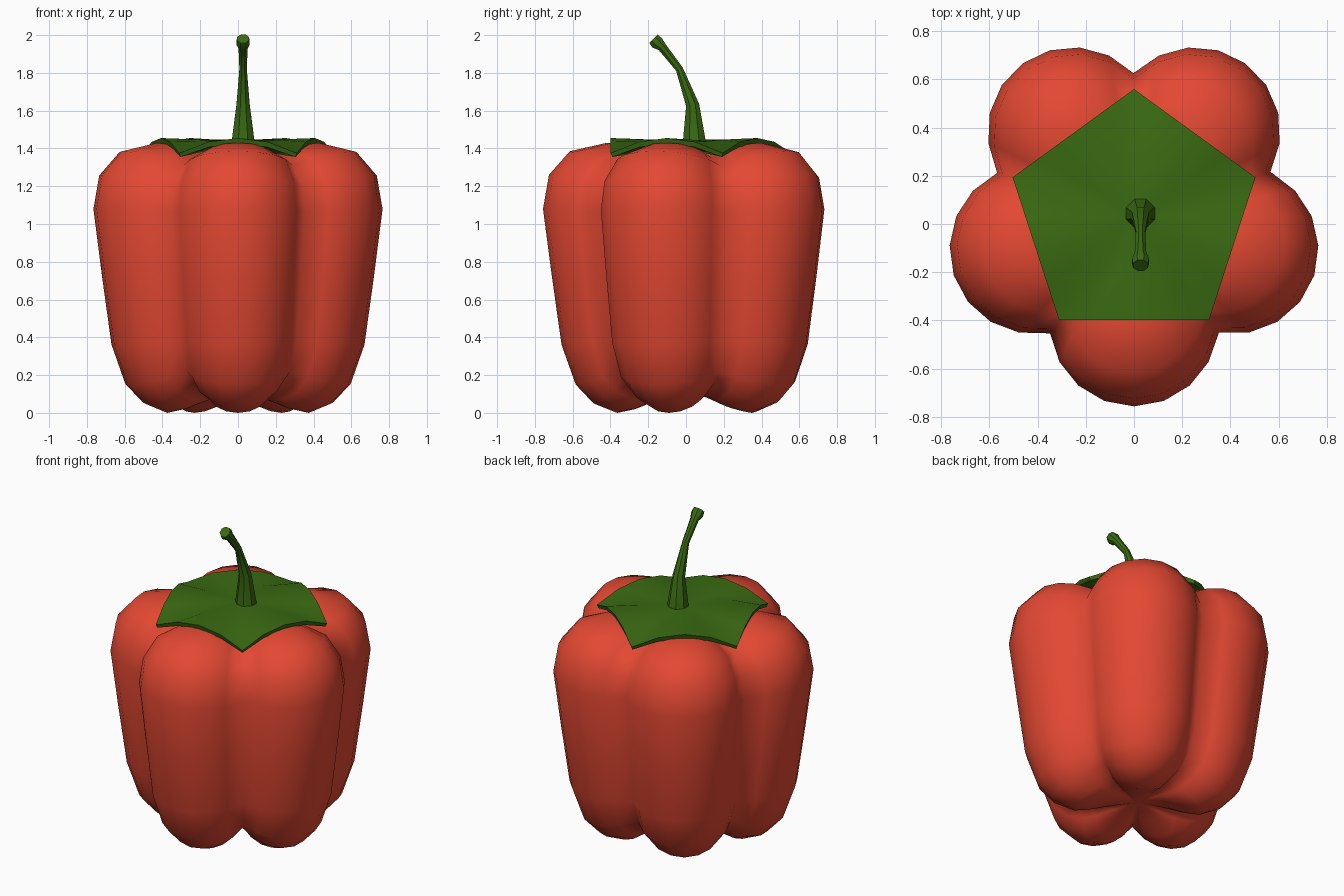
import bpy, bmesh
from math import sin, cos, pi, radians
from mathutils import Vector

cube = bpy.data.objects.get("Cube")
if cube:
    bpy.data.objects.remove(cube)


def material(name, rgb):
    mat = bpy.data.materials.new(name)
    mat.use_nodes = True
    mat.diffuse_color = (*rgb, 1)
    mat.node_tree.nodes["Principled BSDF"].inputs["Base Color"].default_value = (*rgb, 1)
    return mat


def loft(name, rings, mat, start=None, end=None):
    """Skin closed rings of points, closing each end with a fan or a cap."""
    bm = bmesh.new()
    loops = [[bm.verts.new(p) for p in ring] for ring in rings]
    n = len(loops[0])
    for a, b in zip(loops, loops[1:]):
        for i in range(n):
            bm.faces.new((a[i], a[(i + 1) % n], b[(i + 1) % n], b[i]))
    for loop, tip in ((loops[0], start), (loops[-1], end)):
        if tip is None:
            bm.faces.new(loop)
        else:
            centre = bm.verts.new(tip)
            for i in range(n):
                bm.faces.new((loop[i], loop[(i + 1) % n], centre))
    bmesh.ops.recalc_face_normals(bm, faces=bm.faces)
    mesh = bpy.data.meshes.new(name)
    bm.to_mesh(mesh)
    bm.free()
    mesh.materials.append(mat)
    obj = bpy.data.objects.new(name, mesh)
    bpy.context.collection.objects.link(obj)
    return obj


def smooth(obj, angle):
    bpy.ops.object.select_all(action='DESELECT')
    obj.select_set(True)
    bpy.context.view_layer.objects.active = obj
    bpy.ops.object.shade_smooth_by_angle(angle=radians(angle))


red = material("pepper red", (0.77, 0.065, 0.032))
green = material("leaf green", (0.042, 0.145, 0.006))

LOBES, STEPS, SHIFT = 5, 8, 0.03
FIFTH = 2 * pi / LOBES

# Body: five round lobes; each level is (scale, lobe height, groove height)
levels = [(0.22, 0.07, 0.10), (0.38, 0.02, 0.11), (0.5, 0.0, 0.13), (0.66, 0.05, 0.16),
          (0.78, 0.15, 0.22), (0.875, 0.36, 0.38), (0.94, 0.72, 0.72), (1.0, 1.08, 1.07),
          (0.96, 1.26, 1.2), (0.82, 1.385, 1.31), (0.57, 1.43, 1.35), (0.25, 1.40, 1.36)]


def lobed_ring(scale, high, low):
    ring = []
    for k in range(LOBES):
        for s in range(STEPS):
            t = 2 * s / STEPS - 1
            a = t * radians(82)
            p = Vector((0.435 + 0.352 * cos(a), 0.352 * sin(a))) * scale
            turn = k * FIFTH - pi / 2
            z = high + (low - high) * t * t
            ring.append((p.x * cos(turn) - p.y * sin(turn),
                         p.x * sin(turn) + p.y * cos(turn) + SHIFT, z))
    return ring


body = loft("pepper_body", [lobed_ring(*lv) for lv in levels], red,
            (0, SHIFT, 0.1), (0, SHIFT, 1.38))
smooth(body, 180)

# Calyx: thin pentagon whose corners droop into the grooves
corners = [Vector((0.53 * cos(pi / 2 + k * FIFTH), 0.53 * sin(pi / 2 + k * FIFTH)))
           for k in range(LOBES)]


def calyx_ring(scale, lift, droop):
    ring = []
    for k in range(LOBES):
        for s in range(4):
            t = s / 4
            p = corners[k].lerp(corners[(k + 1) % LOBES], t) * scale
            z = lift - droop * abs(2 * t - 1) ** 2
            ring.append((p.x, p.y + SHIFT, z))
    return ring


calyx = loft("calyx", [calyx_ring(0.5, 1.39, 0), calyx_ring(0.98, 1.425, 0.07),
                       calyx_ring(1.0, 1.455, 0.08), calyx_ring(0.55, 1.448, 0.01)],
             green, (0, SHIFT, 1.39), (0, SHIFT, 1.445))
smooth(calyx, 40)

# Stem: tapered sweep bending forward; (y, z, radius, tilt in degrees)
path = [(0.045, 1.42, 0.068, 0), (0.035, 1.63, 0.038, 10), (-0.035, 1.82, 0.021, 27),
        (-0.125, 1.935, 0.026, 38), (-0.152, 1.958, 0.038, 42), (-0.172, 1.981, 0.034, 45)]
stem_rings = []
for y, z, r, tilt in path:
    c, s = cos(radians(tilt)), sin(radians(tilt))
    stem_rings.append([(0.027 + r * cos(i * pi / 4 + pi / 8),
                        y + r * sin(i * pi / 4 + pi / 8) * c,
                        z + r * sin(i * pi / 4 + pi / 8) * s) for i in range(8)])
smooth(loft("stem", stem_rings, green), 40)
